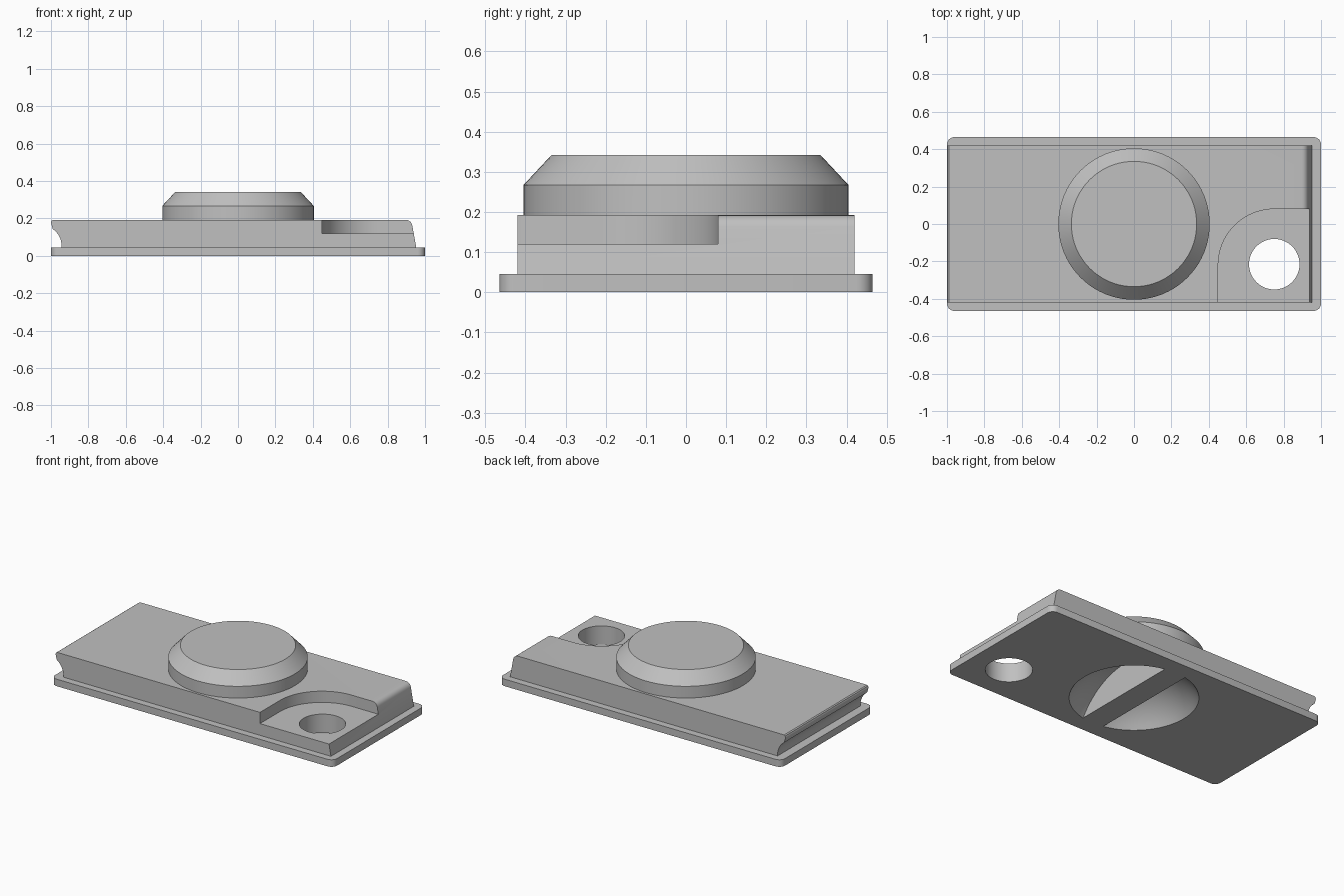
import bpy, bmesh, math
from mathutils import Vector

if "Cube" in bpy.data.objects:
    bpy.data.objects.remove(bpy.data.objects["Cube"])

grey = bpy.data.materials.new("grey")
grey.diffuse_color = (0.53, 0.53, 0.53, 1)
grey.use_nodes = True
grey.node_tree.nodes["Principled BSDF"].inputs["Base Color"].default_value = grey.diffuse_color


def finish(name, bm):
    bmesh.ops.remove_doubles(bm, verts=bm.verts, dist=1e-5)
    bmesh.ops.recalc_face_normals(bm, faces=bm.faces)
    me = bpy.data.meshes.new(name)
    bm.to_mesh(me)
    bm.free()
    me.materials.append(grey)
    ob = bpy.data.objects.new(name, me)
    bpy.context.collection.objects.link(ob)
    return ob


def prism(name, points, depth):
    """Extrude a closed 3D outline along the depth vector."""
    bm = bmesh.new()
    face = bm.faces.new([bm.verts.new(p) for p in points])
    new = bmesh.ops.extrude_face_region(bm, geom=[face], use_keep_orig=True)["geom"]
    bmesh.ops.translate(bm, vec=Vector(depth),
                        verts=[g for g in new if isinstance(g, bmesh.types.BMVert)])
    return finish(name, bm)


def lathe(name, profile, x=0, y=0, steps=80):
    """Turn an (r, z) profile about a vertical axis."""
    bm = bmesh.new()
    vs = [bm.verts.new((r, 0, z)) for r, z in profile]
    es = [bm.edges.new(pair) for pair in zip(vs, vs[1:])]
    bmesh.ops.spin(bm, geom=vs + es, cent=(0, 0, 0), axis=(0, 0, 1),
                   angle=2 * math.pi, steps=steps, use_merge=True)
    bmesh.ops.translate(bm, vec=(x, y, 0), verts=bm.verts)
    return finish(name, bm)


def arc(cx, cy, r, a0, a1, n):
    return [(cx + r * math.cos(math.radians(a0 + (a1 - a0) * i / n)),
             cy + r * math.sin(math.radians(a0 + (a1 - a0) * i / n))) for i in range(n + 1)]


def boolean(target, tool, operation):
    mod = target.modifiers.new(tool.name, "BOOLEAN")
    mod.operation, mod.solver, mod.object = operation, "EXACT", tool
    bpy.context.view_layer.objects.active = target
    bpy.ops.object.modifier_apply(modifier=mod.name)
    bpy.data.objects.remove(tool)


# Base plate with rounded corners
R = 0.04
outline = []
for i, (sx, sy) in enumerate([(1, 1), (-1, 1), (-1, -1), (1, -1)]):
    outline += arc(sx * (1 - R), sy * (0.465 - R), R, 90 * i, 90 * i + 90, 6)
plate = prism("mounting_block", [(x, y, 0) for x, y in outline], (0, 0, 0.045))

# Body: side profile with a hollowed left end and a sloped, rounded right end
side = [(-0.945, 0.02), (0.957, 0.02), (0.953, 0.045)]
side += arc(0.897, 0.157, 0.035, 10, 90, 6)
side += [(-0.99, 0.192), (-0.997, 0.187), (-1.0, 0.178), (-0.997, 0.166)]
side += arc(-1.055, 0.052, 0.112, 55, 0, 8)
body = prism("body", [(x, -0.42, z) for x, z in side], (0, 0.84, 0))

# Corner pocket and the screw hole in its floor
corner = arc(0.75, -0.22, 0.3, 180, 90, 20) + [(1.1, 0.08), (1.1, -0.6), (0.45, -0.6)]
boolean(body, prism("pocket", [(x, y, 0.12) for x, y in corner], (0, 0, 0.3)), "DIFFERENCE")
boolean(plate, body, "UNION")

# Round knob with chamfered rim
knob = lathe("knob", [(0, 0.1), (0.405, 0.1), (0.405, 0.267), (0.335, 0.342), (0, 0.342)])
boolean(plate, knob, "UNION")
hole = lathe("hole", [(0, -0.1), (0.135, -0.1), (0.135, 0.3), (0, 0.3)], 0.75, -0.215, 48)
boolean(plate, hole, "DIFFERENCE")

# Domed finger recess underneath, split by a grip bar
mouth, depth = 0.37, 0.2
rad = (mouth ** 2 + depth ** 2) / (2 * depth)
start = math.degrees(math.asin((rad - depth) / rad))
cap = arc(0, depth - rad, rad, start, 90, 14)
cap[-1] = (0, depth)
dome = lathe("dome", [(0, -0.05), (mouth, -0.05)] + cap)
bar = prism("bar", [(-0.075, -0.6, -0.2), (0.075, -0.6, -0.2),
                    (0.075, 0.6, -0.2), (-0.075, 0.6, -0.2)], (0, 0, 0.6))
boolean(dome, bar, "DIFFERENCE")
boolean(plate, dome, "DIFFERENCE")

# Smooth the curved walls, keep the edges sharp
bpy.ops.object.select_all(action="DESELECT")
plate.select_set(True)
bpy.context.view_layer.objects.active = plate
bpy.ops.object.shade_smooth_by_angle(angle=math.radians(30))
